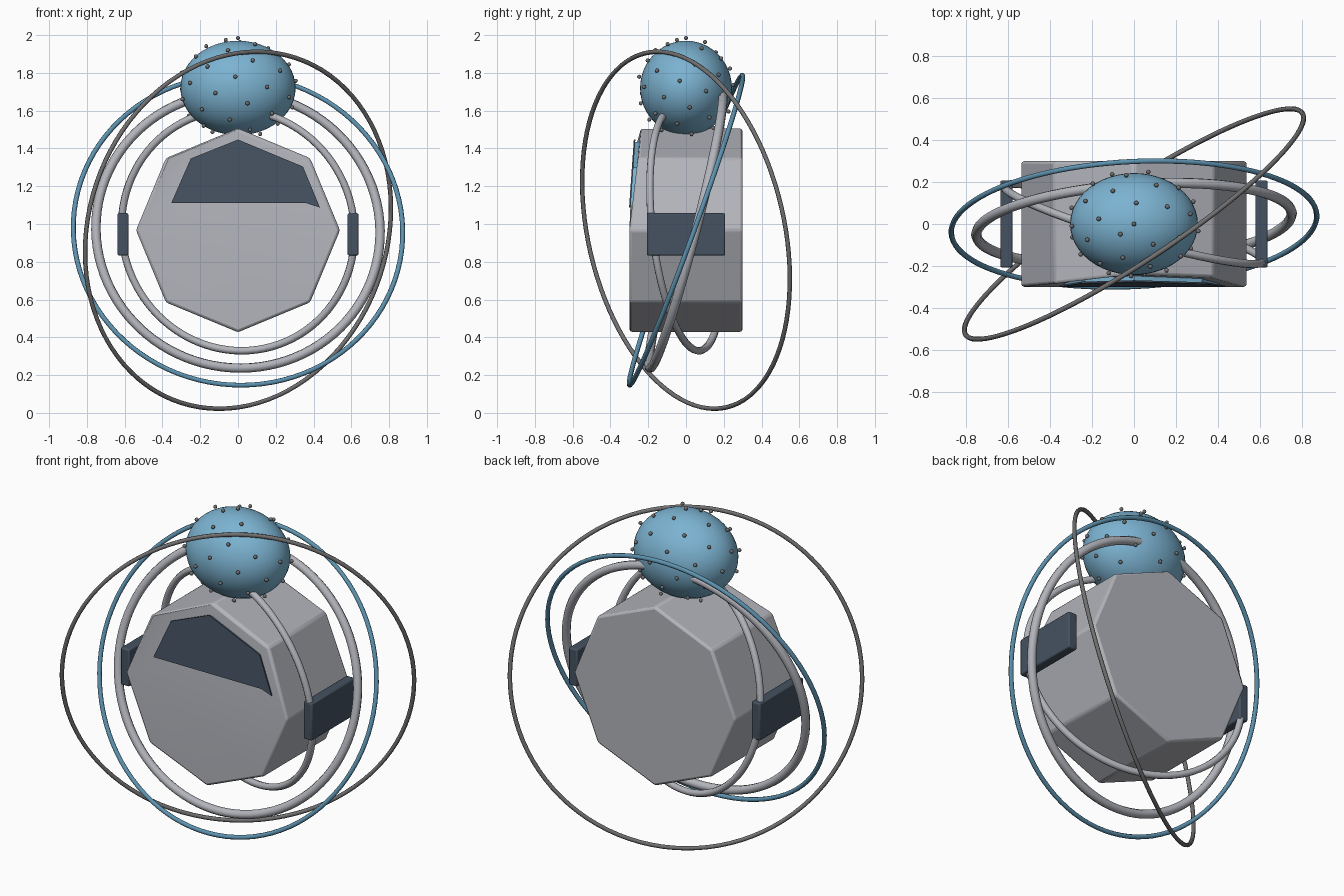
import bpy, bmesh, math
from mathutils import Vector

if "Cube" in bpy.data.objects:
    bpy.data.objects.remove(bpy.data.objects["Cube"], do_unlink=True)

MID = 0.967  # height shared by the body and all rings


def material(name, rgb):
    m = bpy.data.materials.new(name)
    m.use_nodes = True
    m.diffuse_color = (*rgb, 1)
    bsdf = next(n for n in m.node_tree.nodes if n.type == 'BSDF_PRINCIPLED')
    bsdf.inputs["Base Color"].default_value = (*rgb, 1)
    return m


light_grey = material("light grey", (0.45, 0.46, 0.50))
dark_grey = material("dark grey", (0.17, 0.165, 0.165))
slate = material("dark slate", (0.06, 0.085, 0.12))
sky = material("sky blue", (0.20, 0.45, 0.64))
steel_blue = material("steel blue", (0.11, 0.29, 0.43))


def finish(obj, name, mat, angle=30):
    obj.name = name
    obj.data.name = name
    obj.data.materials.append(mat)
    bpy.ops.object.select_all(action='DESELECT')
    obj.select_set(True)
    bpy.context.view_layer.objects.active = obj
    bpy.ops.object.shade_smooth_by_angle(angle=math.radians(angle))
    return obj


def from_bmesh(bm, name, mat, angle=30):
    bmesh.ops.recalc_face_normals(bm, faces=bm.faces)
    mesh = bpy.data.meshes.new(name)
    bm.to_mesh(mesh)
    bm.free()
    obj = bpy.data.objects.new(name, mesh)
    bpy.context.collection.objects.link(obj)
    return finish(obj, name, mat, angle)


def bevel(obj, width):
    mod = obj.modifiers.new("soft_edges", 'BEVEL')
    mod.width = width
    mod.segments = 2
    mod.angle_limit = math.radians(25)


def ring(name, radius, tube, slope_x, slope_z, mat):
    """Ring lying in the plane y = slope_x * x + slope_z * (z - MID)."""
    bpy.ops.mesh.primitive_torus_add(
        major_radius=radius, minor_radius=tube,
        major_segments=96, minor_segments=8, location=(0, 0, MID))
    obj = bpy.context.object
    normal = Vector((slope_x, -1, slope_z))
    obj.rotation_euler = normal.to_track_quat('Z', 'Y').to_euler()
    return finish(obj, name, mat, 50)


# Eight-sided body, its upper front corners leaning back
bm = bmesh.new()
corners = [(0.54 * math.sin(i * math.pi / 4), MID + 0.54 * math.cos(i * math.pi / 4))
           for i in range(8)]
lean = {0: 0.06, 1: 0.045, 7: 0.015}
front = [bm.verts.new((x, -0.3 + lean.get(i, 0), z)) for i, (x, z) in enumerate(corners)]
back = [bm.verts.new((x, 0.3, z)) for x, z in corners]
bm.faces.new(front[2:7])
bm.faces.new((front[6], front[7], front[0]))
bm.faces.new((front[6], front[0], front[1], front[2]))
bm.faces.new(back)
for i in range(8):
    j = (i + 1) % 8
    bm.faces.new((front[i], front[j], back[j], back[i]))
bevel(from_bmesh(bm, "body", light_grey), 0.014)

# Visor and its backing
outline = [(-0.354, 1.11), (-0.25, 1.347), (0, 1.447), (0.344, 1.304),
           (0.434, 1.087), (0.365, 1.11)]


def plate(name, scale, depth_front, depth_back, mat):
    bm = bmesh.new()
    layers = []
    for depth in (depth_front, depth_back):
        layer = []
        for x, z in outline:
            z = 1.22 + (z - 1.22) * scale
            layer.append(bm.verts.new((x * scale, depth + 0.07 * (z - 1.05), z)))
        bm.faces.new(layer)
        layers.append(layer)
    a, b = layers
    for i in range(len(a)):
        j = (i + 1) % len(a)
        bm.faces.new((a[i], a[j], b[j], b[i]))
    from_bmesh(bm, name, mat)


plate("visor", 1.0, -0.304, -0.296, slate)
plate("visor_backing", 0.94, -0.297, -0.265, sky)

# Side pads
for side, label in ((1, "left"), (-1, "right")):
    bpy.ops.mesh.primitive_cube_add(size=1, location=(side * 0.609, 0, 0.945))
    pad = bpy.context.object
    pad.scale = (0.058, 0.415, 0.224)
    bpy.ops.object.transform_apply(location=False, rotation=False, scale=True)
    finish(pad, label + "_side_pad", slate)
    bevel(pad, 0.008)

# Tilted rings
ring("inner_ring", 0.642, 0.02, -0.29, -0.115, light_grey)
ring("middle_ring", 0.754, 0.025, 0.07, 0.26, light_grey)
ring("blue_ring", 0.873, 0.013, 0.05, 0.364, steel_blue)
ring("outer_ring", 0.962, 0.012, 0.658, -0.228, dark_grey)

# Flattened ball head
HEAD = Vector((0, 0, 1.72))
bpy.ops.mesh.primitive_uv_sphere_add(segments=48, ring_count=24, radius=1, location=HEAD)
head = bpy.context.object
head.scale = (0.305, 0.243, 0.25)
bpy.ops.object.transform_apply(location=False, rotation=False, scale=True)
finish(head, "head", sky, 60)

# Studs spread in a spiral over the head
bm = bmesh.new()
COUNT = 50
golden = math.pi * (3 - math.sqrt(5))
for i in range(COUNT):
    z = 1 - 2 * i / (COUNT - 1)
    r = math.sqrt(max(0, 1 - z * z))
    spot = Vector((0.312 * r * math.cos(-golden * i),
                   0.255 * r * math.sin(-golden * i), 0.265 * z))
    made = bmesh.ops.create_icosphere(bm, subdivisions=2, radius=0.011)
    bmesh.ops.translate(bm, verts=made["verts"], vec=HEAD + spot)
from_bmesh(bm, "head_studs", dark_grey, 60)
